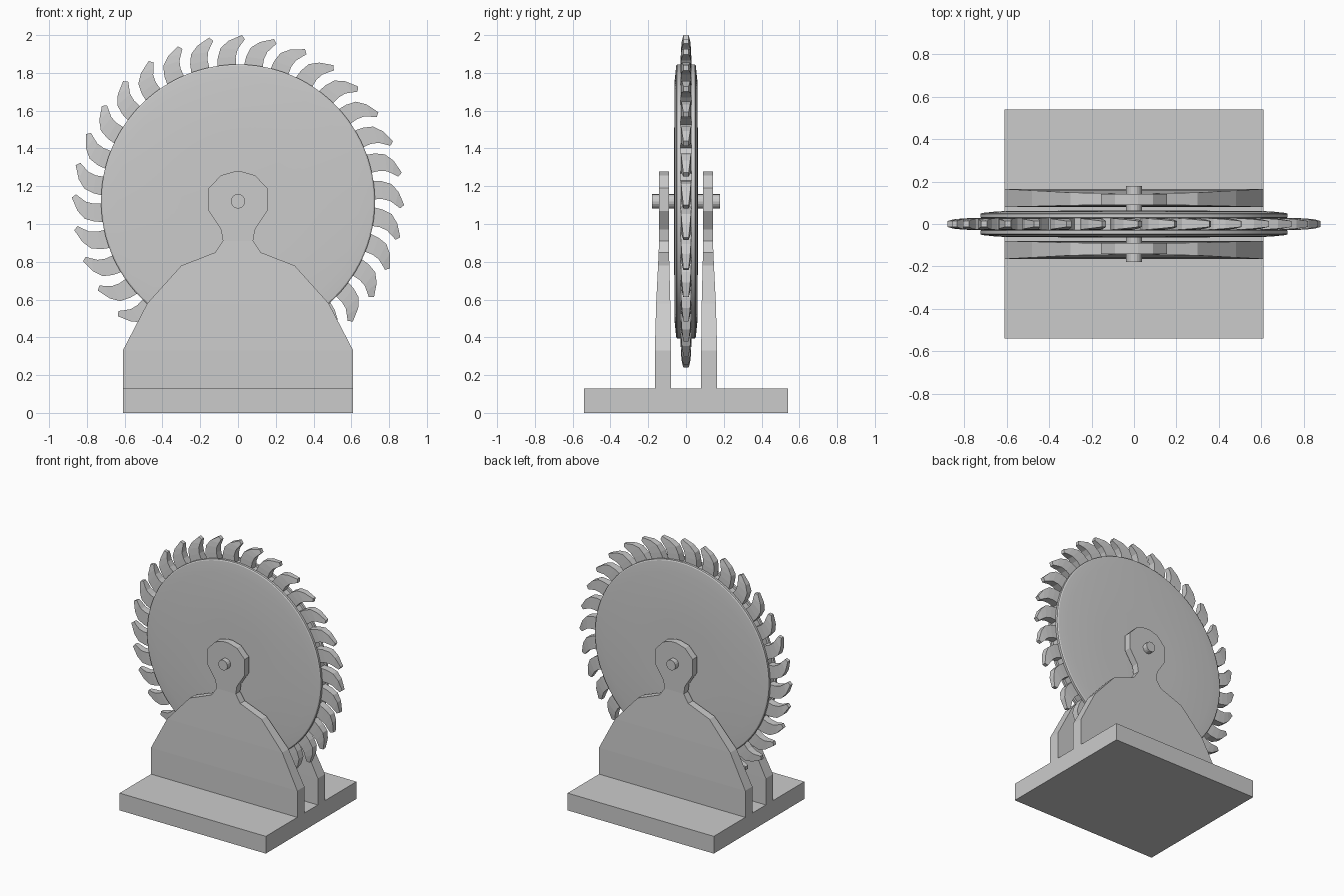
import bpy, bmesh
from math import cos, sin, pi

if "Cube" in bpy.data.objects:
    bpy.data.objects.remove(bpy.data.objects["Cube"])

AXIS_Z = 1.12
BLADES = 32


def make_object(name, bm):
    bmesh.ops.recalc_face_normals(bm, faces=bm.faces)
    mesh = bpy.data.meshes.new(name)
    bm.to_mesh(mesh)
    bm.free()
    ob = bpy.data.objects.new(name, mesh)
    bpy.context.collection.objects.link(ob)
    return ob


def lathe(name, profile, steps):
    """Revolve (radius, y) points around the axle; ends lie on the axis."""
    bm = bmesh.new()
    rings = []
    for r, y in profile:
        rings.append([bm.verts.new((r * sin(2 * pi * i / steps), y,
                                    AXIS_Z + r * cos(2 * pi * i / steps)))
                      for i in range(steps)])
    for a, b in zip(rings, rings[1:]):
        for i in range(steps):
            j = (i + 1) % steps
            bm.faces.new((a[i], a[j], b[j], b[i]))
    bm.faces.new(rings[0])
    bm.faces.new(rings[-1])
    return make_object(name, bm)


# base slab
bm = bmesh.new()
bmesh.ops.create_cube(bm, size=1)
for v in bm.verts:
    v.co = (v.co.x * 1.22, v.co.y * 1.08, (v.co.z + 0.5) * 0.13)
make_object("base", bm)

# wheel drum: two slightly domed discs with a shallow groove between
half = [(0.3, -0.063), (0.64, -0.06), (0.718, -0.052), (0.725, -0.047),
        (0.725, -0.03), (0.71, -0.028)]
wheel = lathe("wheel_disc", half + [(r, -y) for r, y in reversed(half)], 96)

# axle
lathe("axle", [(0.038, -0.18), (0.038, 0.18)], 16)

# curved blades around the rim: (back edge, front edge, half thickness)
sections = [((-0.11, 0.70), (-0.010, 0.70), 0.028),
            ((-0.107, 0.76), (-0.012, 0.765), 0.028),
            ((-0.092, 0.812), (-0.002, 0.805), 0.026),
            ((-0.05, 0.85), (0.018, 0.833), 0.022),
            ((0.02, 0.88), (0.037, 0.858), 0.014)]
bm = bmesh.new()
for k in range(BLADES):
    c, s = cos(2 * pi * k / BLADES), sin(2 * pi * k / BLADES)
    loops = []
    for back, front, h in sections:
        loops.append([bm.verts.new((x * c + z * s, y, AXIS_Z - x * s + z * c))
                      for (x, z), y in ((back, -h), (front, -h), (front, h), (back, h))])
    for a, b in zip(loops, loops[1:]):
        for i in range(4):
            j = (i + 1) % 4
            bm.faces.new((a[i], a[j], b[j], b[i]))
    bm.faces.new(loops[0])
    bm.faces.new(loops[-1])
make_object("blades", bm)

# support plates: right half outline, mirrored, tapering toward the bearing
# (half width, z, inner y, outer y)
rows = [(0.61, 0.12, 0.08, 0.165), (0.61, 0.33, 0.08, 0.165),
        (0.48, 0.58, 0.083, 0.158), (0.30, 0.78, 0.088, 0.148),
        (0.12, 0.85, 0.09, 0.145), (0.08, 0.91, 0.09, 0.142),
        (0.09, 0.97, 0.09, 0.142), (0.155, 1.07, 0.09, 0.142),
        (0.155, 1.19, 0.09, 0.142), (0.09, 1.258, 0.09, 0.142),
        (0.02, 1.278, 0.09, 0.142)]
for name, side in (("front_support", -1), ("back_support", 1)):
    bm = bmesh.new()
    loops = [[bm.verts.new(p) for p in ((-w, side * yi, z), (w, side * yi, z),
                                        (w, side * yo, z), (-w, side * yo, z))]
             for w, z, yi, yo in rows]
    for a, b in zip(loops, loops[1:]):
        for i in range(4):
            j = (i + 1) % 4
            bm.faces.new((a[i], a[j], b[j], b[i]))
    bm.faces.new(loops[0])
    bm.faces.new(loops[-1])
    make_object(name, bm)

# smooth only the round drum
bpy.context.view_layer.objects.active = wheel
wheel.select_set(True)
bpy.ops.object.shade_smooth_by_angle(angle=0.5)
